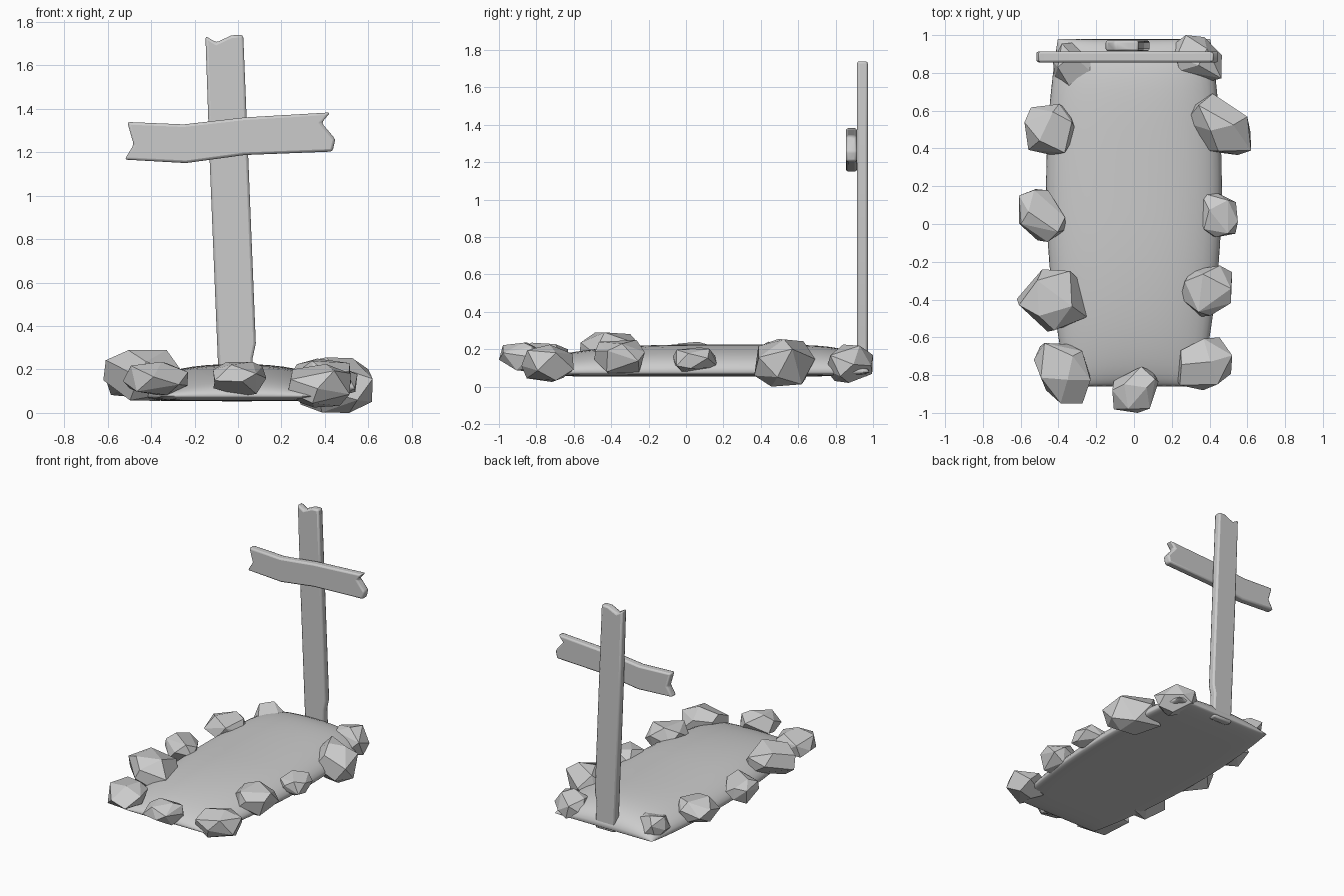
import bpy, bmesh, math, random
from mathutils import Vector

if "Cube" in bpy.data.objects:
    bpy.data.objects.remove(bpy.data.objects["Cube"])


def make_object(name, bm):
    bmesh.ops.recalc_face_normals(bm, faces=bm.faces)
    mesh = bpy.data.meshes.new(name)
    bm.to_mesh(mesh)
    bm.free()
    obj = bpy.data.objects.new(name, mesh)
    bpy.context.collection.objects.link(obj)
    return obj


def smooth(obj, degrees):
    bpy.ops.object.select_all(action='DESELECT')
    obj.select_set(True)
    bpy.context.view_layer.objects.active = obj
    bpy.ops.object.shade_smooth_by_angle(angle=math.radians(degrees))


# Earth mound: closed pillow with a domed top and a shallow, nearly flat underside
def earth_mound(nu=20, nv=32):
    bm = bmesh.new()
    for top in (True, False):
        rows = []
        for j in range(nv + 1):
            v = math.sin((j / nv - 0.5) * math.pi)
            y = 0.06 + 0.92 * v
            width = 0.465 - 0.065 * ((y - 0.2) / 0.8) ** 2
            power = (7 if v > 0 else 2.3) if top else 10
            along = math.sqrt(max(0, 1 - abs(v) ** power))
            row = []
            for i in range(nu + 1):
                u = math.sin((i / nu - 0.5) * math.pi)
                across = math.sqrt(max(0, 1 - abs(u) ** (2.3 if top else 10)))
                height = 0.148 if top else -0.022
                row.append(bm.verts.new((width * u, y, 0.077 + height * along * across)))
            rows.append(row)
        for a, b in zip(rows, rows[1:]):
            for i in range(nu):
                bm.faces.new((a[i], a[i + 1], b[i + 1], b[i]))
    bmesh.ops.remove_doubles(bm, verts=bm.verts, dist=1e-5)
    obj = make_object("earth_mound", bm)
    smooth(obj, 70)


# Weathered planks: front outline (x, z) extruded along y, edges rounded
def plank(name, outline, y0, y1):
    bm = bmesh.new()
    face = bm.faces.new([bm.verts.new((x, y0, z)) for x, z in outline])
    ext = bmesh.ops.extrude_face_region(bm, geom=[face])
    for g in ext["geom"]:
        if isinstance(g, bmesh.types.BMVert):
            g.co.y = y1
    obj = make_object(name, bm)
    bev = obj.modifiers.new("rounded_edges", 'BEVEL')
    bev.width = 0.012
    bev.segments = 2
    bev.limit_method = 'ANGLE'
    bev.angle_limit = math.radians(40)
    smooth(obj, 60)


# Loose stone: faceted hull of jittered, slightly boxy points, fitted to a box
def stone(name, lo, hi, skew, seed):
    rng = random.Random(seed)
    n, pts = 15, []
    for i in range(n):
        h = 1 - 2 * (i + 0.5) / n
        r, a = math.sqrt(1 - h * h), i * 2.39996 + seed
        p = Vector((r * math.cos(a), r * math.sin(a), h))
        p = (p + Vector([rng.uniform(-0.25, 0.25) for _ in range(3)])).normalized()
        p /= sum(abs(c) ** 3 for c in p) ** (1 / 3)
        pts.append(Vector((p.x + skew * p.y, p.y + skew * p.x, p.z)))
    mn = [min(p[k] for p in pts) for k in range(3)]
    mx = [max(p[k] for p in pts) for k in range(3)]
    bm = bmesh.new()
    for p in pts:
        bm.verts.new([lo[k] + (hi[k] - lo[k]) * (p[k] - mn[k]) / (mx[k] - mn[k])
                      for k in range(3)])
    bmesh.ops.convex_hull(bm, input=bm.verts)
    loose = [v for v in bm.verts if not v.link_faces]
    bmesh.ops.delete(bm, geom=loose, context='VERTS')
    bmesh.ops.dissolve_limit(bm, angle_limit=math.radians(14),
                             verts=bm.verts, edges=bm.edges)
    make_object(name, bm)


earth_mound()

plank("upright_post", [
    (-0.085, 0.053), (0.075, 0.053), (0.067, 0.25), (0.082, 0.32), (0.04, 1.35),
    (0.024, 1.74), (-0.03, 1.738), (-0.10, 1.705), (-0.15, 1.735), (-0.13, 1.15)],
    0.915, 0.972)

plank("cross_beam", [
    (-0.522, 1.166), (-0.24, 1.15), (0.03, 1.187), (0.435, 1.203), (0.448, 1.26),
    (0.385, 1.335), (0.425, 1.383), (0.03, 1.36), (-0.25, 1.328), (-0.51, 1.339),
    (-0.48, 1.235)],
    0.855, 0.914)

# Ring of stones: x range, y range, z range, diagonal skew
STONES = [
    (-0.43, -0.23, 0.73, 0.96, 0.06, 0.22, -0.05),
    (-0.58, -0.30, 0.365, 0.635, 0.07, 0.24, 0.0),
    (-0.61, -0.36, -0.095, 0.185, 0.07, 0.24, -0.1),
    (-0.62, -0.25, -0.57, -0.24, 0.055, 0.29, 0.0),
    (-0.53, -0.23, -0.95, -0.63, 0.08, 0.235, -0.12),
    (-0.115, 0.13, -1.0, -0.755, 0.08, 0.235, 0.08),
    (0.23, 0.52, -0.88, -0.60, 0.025, 0.225, 0.08),
    (0.245, 0.52, -0.49, -0.22, 0.06, 0.25, 0.08),
    (0.34, 0.55, -0.07, 0.175, 0.08, 0.21, -0.1),
    (0.27, 0.62, 0.365, 0.69, 0.0, 0.255, -0.15),
    (0.20, 0.465, 0.75, 1.0, 0.02, 0.225, -0.15),
]
for i, (x0, x1, y0, y1, z0, z1, skew) in enumerate(STONES, 1):
    stone(f"stone_{i:02d}", (x0, y0, z0), (x1, y1, z1), skew, i)
